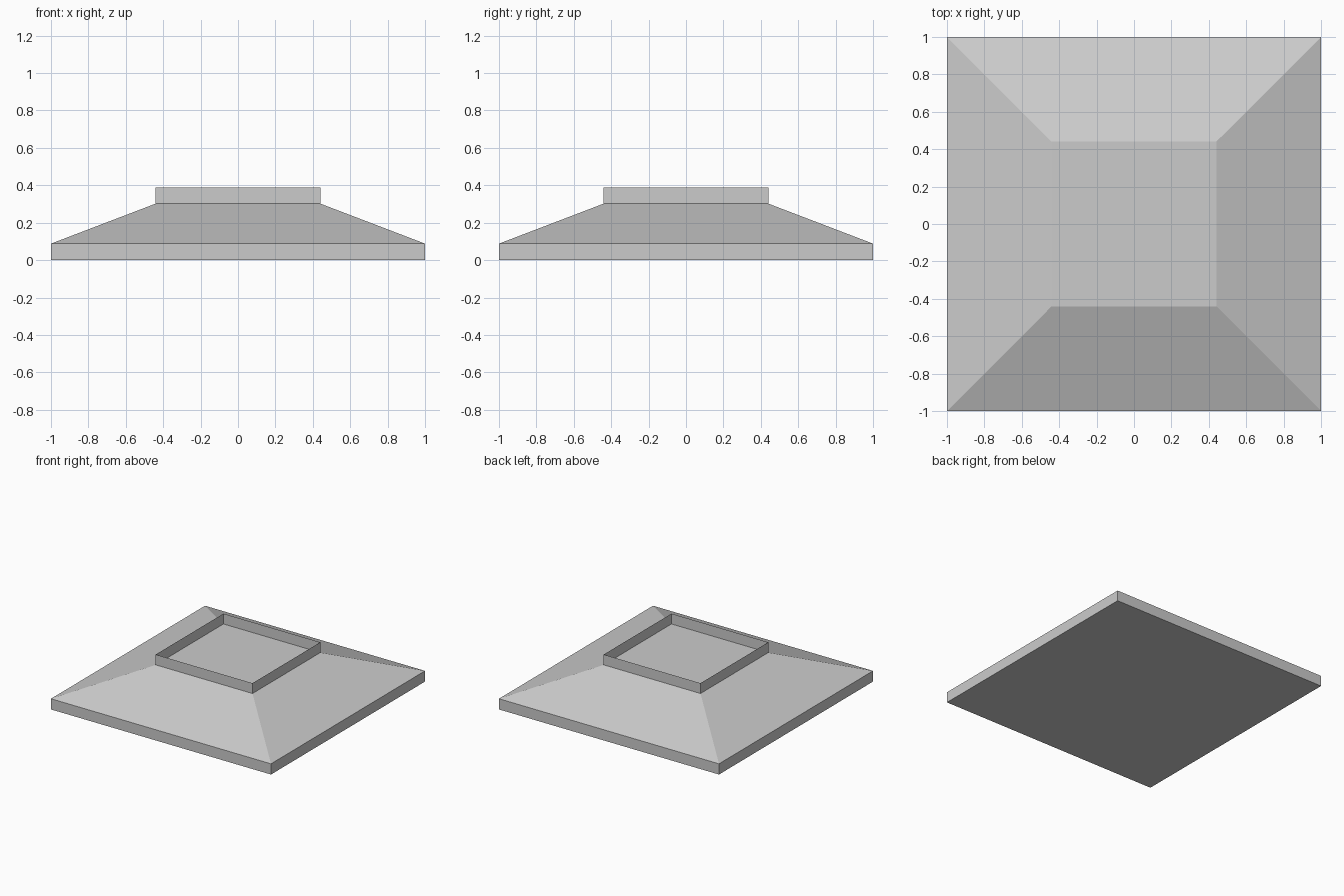
import bpy, bmesh

if "Cube" in bpy.data.objects:
    bpy.data.objects.remove(bpy.data.objects["Cube"])

def square_loft(name, rings, capped):
    """Loft square rings given as (half width, height)."""
    bm = bmesh.new()
    loops = [[bm.verts.new((sx * h, sy * h, z))
              for sx, sy in ((-1, -1), (1, -1), (1, 1), (-1, 1))]
             for h, z in rings]
    for a, b in zip(loops, loops[1:]):
        for i in range(4):
            j = (i + 1) % 4
            bm.faces.new((a[i], a[j], b[j], b[i]))
    if capped:
        bm.faces.new(loops[0][::-1])
        bm.faces.new(loops[-1])
    mesh = bpy.data.meshes.new(name)
    bm.to_mesh(mesh)
    bm.free()
    obj = bpy.data.objects.new(name, mesh)
    bpy.context.collection.objects.link(obj)
    return obj

# Slab with sloped sides and a flat top
square_loft("sloped_base", [(1.0, 0.0), (1.0, 0.088), (0.44, 0.302)], True)

# Thin upright collar around the flat top
square_loft("collar", [(0.44, 0.302), (0.44, 0.387)], False)
